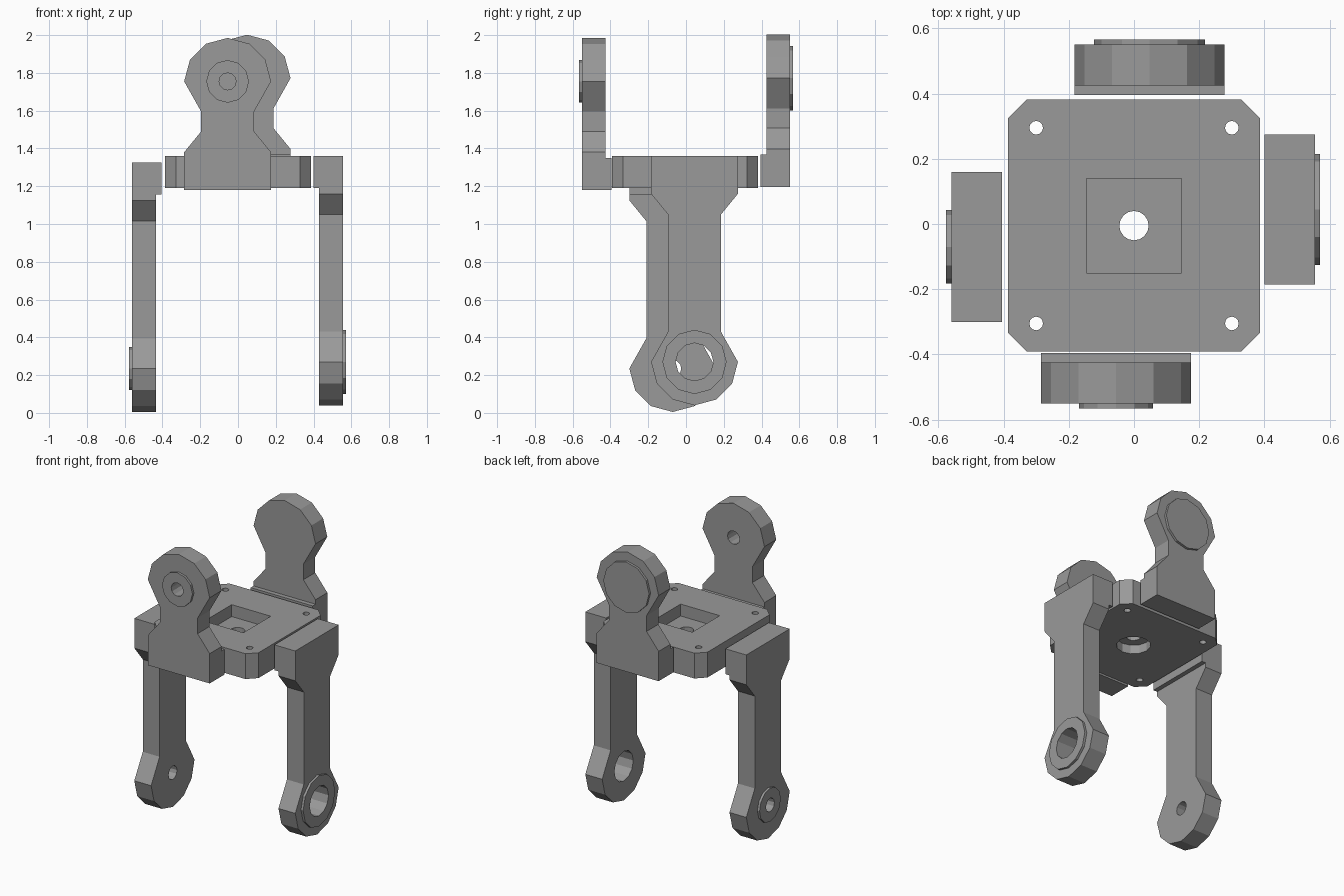
import bpy, bmesh
from math import cos, sin, pi
from mathutils import Matrix, Vector

cube = bpy.data.objects.get("Cube")
if cube:
    bpy.data.objects.remove(cube, do_unlink=True)

grey = bpy.data.materials.new("plain_grey")
grey.use_nodes = True
grey.diffuse_color = (0.32, 0.32, 0.32, 1)
grey.node_tree.nodes["Principled BSDF"].inputs["Base Color"].default_value = (0.32, 0.32, 0.32, 1)


def make_object(name, bm, matrix=Matrix()):
    """Turn a bmesh into a flat shaded grey object."""
    bm.transform(matrix)
    bmesh.ops.recalc_face_normals(bm, faces=bm.faces)
    mesh = bpy.data.meshes.new(name)
    bm.to_mesh(mesh)
    bm.free()
    mesh.materials.append(grey)
    obj = bpy.data.objects.new(name, mesh)
    bpy.context.collection.objects.link(obj)
    return obj


def prism(points, low, high):
    """Extrude a flat outline from low to high along local z."""
    bm = bmesh.new()
    face = bm.faces.new([bm.verts.new((x, y, low)) for x, y in points])
    out = bmesh.ops.extrude_face_region(bm, geom=[face])["geom"]
    top = [v for v in out if isinstance(v, bmesh.types.BMVert)]
    bmesh.ops.translate(bm, verts=top, vec=(0, 0, high - low))
    return bm


def circle(radius, sides, x=0, y=0):
    return [(x + radius * cos(2 * pi * i / sides), y + radius * sin(2 * pi * i / sides))
            for i in range(sides)]


def combine(obj, tool, operation):
    """Apply a boolean and discard the tool."""
    mod = obj.modifiers.new("boolean", 'BOOLEAN')
    mod.object, mod.operation, mod.solver = tool, operation, 'EXACT'
    bpy.context.view_layer.update()
    graph = bpy.context.evaluated_depsgraph_get()
    result = bpy.data.meshes.new_from_object(obj.evaluated_get(graph))
    obj.modifiers.clear()
    obj.data = result
    bpy.data.objects.remove(tool, do_unlink=True)


WIDE, NECK, THICK, FOOT = 0.23, 0.14, 0.125, 0.17


def arm(name, origin, across, up, outward, length, ring, bore):
    """Bracket arm: stepped foot, narrow neck and round lug with a raised ring."""
    matrix = Matrix((across, up, outward)).transposed().to_4x4()
    matrix.translation = Vector(origin)
    side = [(WIDE, 0), (WIDE, FOOT), (WIDE, 0.2), (NECK, 0.31), (NECK, length - 0.16)]
    lug = [(WIDE * cos(pi * i / 6), length + WIDE * sin(pi * i / 6)) for i in range(7)]
    outline = side + lug + [(-x, y) for x, y in reversed(side)]
    bm = prism(outline, 0, THICK)
    # Split the inner face and pull the foot towards the plate
    corners = [v for v in bm.verts if abs(v.co.z) < 1e-5 and abs(v.co.y - FOOT) < 1e-5]
    bmesh.ops.connect_verts(bm, verts=corners)
    foot = [f for f in bm.faces if all(abs(v.co.z) < 1e-5 and v.co.y < FOOT + 1e-4
                                       for v in f.verts)]
    out = bmesh.ops.extrude_face_region(bm, geom=foot)["geom"]
    bmesh.ops.delete(bm, geom=[f for f in foot if f.is_valid], context='FACES_ONLY')
    bmesh.ops.translate(bm, vec=(0, 0, -0.03),
                        verts=[v for v in out if isinstance(v, bmesh.types.BMVert)])
    obj = make_object(name, bm, matrix)
    boss = prism(circle(ring, 12, 0, length), THICK / 2, THICK + 0.016)
    combine(obj, make_object("boss", boss, matrix), 'UNION')
    hole = prism(circle(bore, 12, 0, length), -0.1, THICK + 0.1)
    combine(obj, make_object("hole", hole, matrix), 'DIFFERENCE')


X, Y, Z = (1, 0, 0), (0, 1, 0), (0, 0, 1)
arm("front_arm", (-0.055, -0.425, 1.18), X, Z, (0, -1, 0), 0.575, 0.113, 0.045)
arm("back_arm", (0.048, 0.425, 1.197), X, Z, Y, 0.575, 0.17, 0.1)
arm("left_leg", (0.43, 0.045, 1.36), Y, (0, 0, -1), X, 1.09, 0.17, 0.1)
arm("right_leg", (-0.435, -0.07, 1.325), Y, (0, 0, -1), (-1, 0, 0), 1.09, 0.113, 0.045)

# Centre plate with clipped corners
half, clip, bottom, top = 0.386, 0.057, 1.19, 1.36
inner = half - clip
outline = [(half, -inner), (half, inner), (inner, half), (-inner, half),
           (-half, inner), (-half, -inner), (-inner, -half), (inner, -half)]
shift = Matrix.Translation((0, -0.005, 0))
plate = make_object("centre_plate", prism(outline, bottom, top), shift)

# Square pocket, lower round recess, centre hole and corner holes
s = 0.145
cuts = [prism([(s, -s), (s, s), (-s, s), (-s, -s)], top - 0.08, top + 0.1),
        prism(circle(0.105, 12), bottom - 0.1, bottom + 0.06),
        prism(circle(0.045, 16), bottom - 0.1, top + 0.1)]
cuts += [prism(circle(0.021, 12, x, y), bottom - 0.1, top + 0.1)
         for x in (-0.3, 0.3) for y in (-0.3, 0.3)]
for bm in cuts:
    combine(plate, make_object("cut", bm, shift), 'DIFFERENCE')
